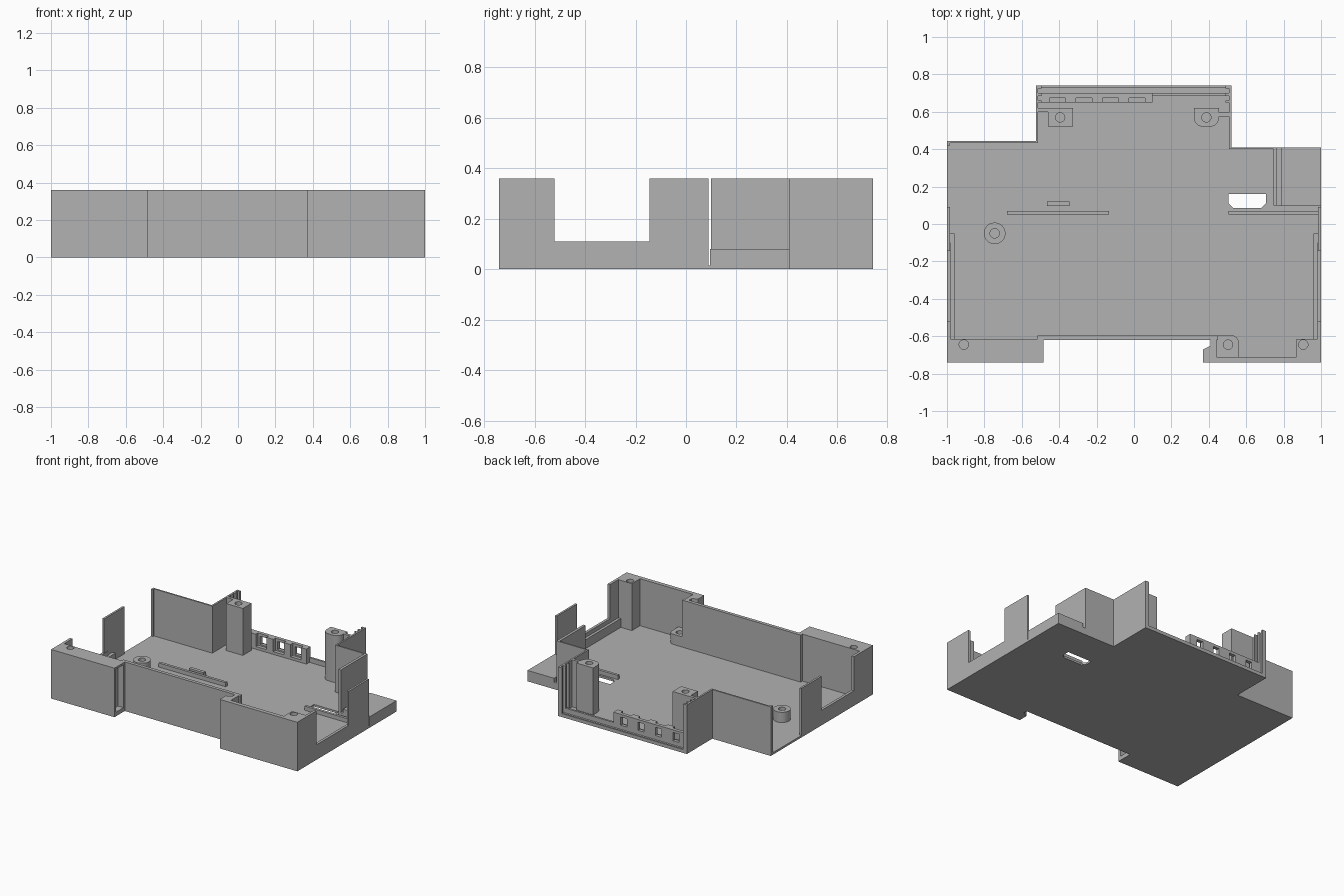
import bpy, bmesh, math

cube = bpy.data.objects.get("Cube")
if cube:
    bpy.data.objects.remove(cube)

grey = bpy.data.materials.new("plain grey")
grey.use_nodes = True
colour = (0.445, 0.445, 0.445, 1)
grey.diffuse_color = colour
grey.node_tree.nodes["Principled BSDF"].inputs["Base Color"].default_value = colour

TOP, FLOOR = 0.36, 0.015


def prism(name, points, z0, z1):
    """Extrude a flat outline between two heights."""
    bm = bmesh.new()
    face = bm.faces.new([bm.verts.new((x, y, z0)) for x, y in points])
    new = bmesh.ops.extrude_face_region(bm, geom=[face])["geom"]
    for v in new:
        if isinstance(v, bmesh.types.BMVert):
            v.co.z = z1
    bmesh.ops.recalc_face_normals(bm, faces=bm.faces)
    mesh = bpy.data.meshes.new(name)
    bm.to_mesh(mesh)
    bm.free()
    mesh.materials.append(grey)
    obj = bpy.data.objects.new(name, mesh)
    bpy.context.collection.objects.link(obj)
    return obj


def box(name, x0, x1, y0, y1, z0=0, z1=TOP):
    return prism(name, [(x0, y0), (x1, y0), (x1, y1), (x0, y1)], z0, z1)


def arc(x, y, r, start, end, n):
    steps = [math.radians(start + (end - start) * i / n) for i in range(n + 1)]
    return [(x + r * math.cos(a), y + r * math.sin(a)) for a in steps]


def disc(name, x, y, r, z0, z1):
    return prism(name, arc(x, y, r, 0, 345, 23), z0, z1)


def cut(target, cutter):
    mod = target.modifiers.new("cut", "BOOLEAN")
    mod.operation = "DIFFERENCE"
    mod.solver = "EXACT"
    mod.object = cutter
    cutter.hide_render = True
    cutter.hide_viewport = True
    cutter.display_type = "WIRE"


def drill(target, x, y, z0, z1):
    cut(target, disc("screw_hole_cutter", x, y, 0.025, z0, z1))


# Floor plate with a latch slot
floor = prism("floor_plate", [
    (-1, -.74), (-.485, -.74), (-.485, -.62), (.41, -.62), (.41, -.65), (.37, -.67),
    (.37, -.74), (1, -.74), (1, .41), (.52, .41), (.52, .74), (-.525, .74),
    (-.525, .445), (-1, .445)], 0, FLOOR)
cut(floor, prism("slot_cutter", [
    (.505, .16), (.505, .11), (.53, .085), (.68, .085), (.705, .11), (.705, .16)], -.1, .1))

# Front left end block, hollowed in its end face
block = box("front_right_block", -1, -.485, -.74, -.615)
cut(block, box("end_pocket_cutter", -.53, -.4, -.72, -.635, .03, .345))
drill(block, -.91, -.645, .15, .5)

# Front walls and the other corner
box("front_middle_wall", -.515, .45, -.62, -.595)
box("front_left_wall", .37, 1, -.74, -.71)
prism("front_left_jamb", [(.37, -.74), (.44, -.74), (.44, -.62), (.41, -.62),
                          (.41, -.65), (.37, -.67)], 0, TOP)
corner = box("front_left_corner_post", .87, 1, -.74, -.615)
drill(corner, .905, -.645, .15, .5)

# Side walls: low run, thin upright tabs and full-height front ends
for side, s in (("left", 1), ("right", -1)):
    for part, t, y0, y1, z in (
            ("wall_front_end", .02, -.63, -.52, TOP),
            ("low_wall", .02, -.63, -.1, .11),
            ("inner_ledge", .04, -.615, -.05, .08),
            ("wall_tab", .015, -.145, .09, TOP)):
        xs = sorted((s, s * (1 - t)))
        box(side + "_" + part, xs[0], xs[1], y0, y1, 0, z)

# Stepped rear walls
box("rear_right_wall", -1, -.515, .433, .445)
box("rear_right_lip", -1, -.985, .42, .445)
box("bay_right_wall", -.525, -.512, .433, .74)
box("bay_left_wall", .508, .52, .4, .74)
box("rear_left_wall", .508, .765, .4, .41)
box("rear_left_return_wall", .745, .765, .1, .41)
box("rear_left_ledge", .785, 1, .095, .41, 0, .08)
box("ledge_groove_floor", .765, .785, .095, .41, 0, .05)

# Guide ribs of the rear bay
for x0, x1 in ((-.515, -.495), (.49, .51)):
    for y0, y1 in ((.725, .74), (.685, .7), (.65, .66)):
        box("panel_guide_rib", x0, x1, y0, y1)
box("rear_sill", .1, .51, .685, .7, 0, .05)
box("rear_edge_sill", -.525, .52, .728, .74, 0, .025)

# Connector strip with pocketed windows
strip = box("connector_strip", -.512, .1, .65, .7, 0, .125)
for i in range(4):
    x = -.408 + i * .141
    cut(strip, box("pocket_cutter", x - .043, x + .043, .6, .675, .035, .2))
    cut(strip, box("window_cutter", x - .025, x + .025, .66, .8, .045, .105))

# Tall screw posts
post = box("rear_right_post", -.46, -.325, .52, .62)
drill(post, -.395, .57, .15, .5)
post = prism("rear_left_post", [(.32, .62), (.32, .57)] + arc(.37, .57, .05, 180, 270, 8)
             + arc(.405, .57, .05, 270, 360, 8) + [(.455, .62)], 0, TOP)
drill(post, .387, .57, .15, .5)
box("right_post_rib", -.515, -.46, .6, .62, 0, TOP)
box("left_post_rib", .45, .51, .575, .595, 0, TOP)

# Low screw bosses
boss = disc("right_boss", -.745, -.05, .058, 0, .09)
drill(boss, -.745, -.05, .02, .2)
boss = prism("front_left_boss", [(.44, -.595), (.44, -.715), (.56, -.715)]
             + arc(.52, -.635, .04, 0, 90, 8), 0, .09)
drill(boss, .503, -.645, .02, .2)

# Low ridges on the floor
box("long_floor_ridge", -.68, -.135, .05, .07, 0, .045)
box("short_floor_ridge", -.465, -.345, .095, .12, 0, .045)
box("left_floor_ridge", .505, .985, .05, .07, 0, .045)
